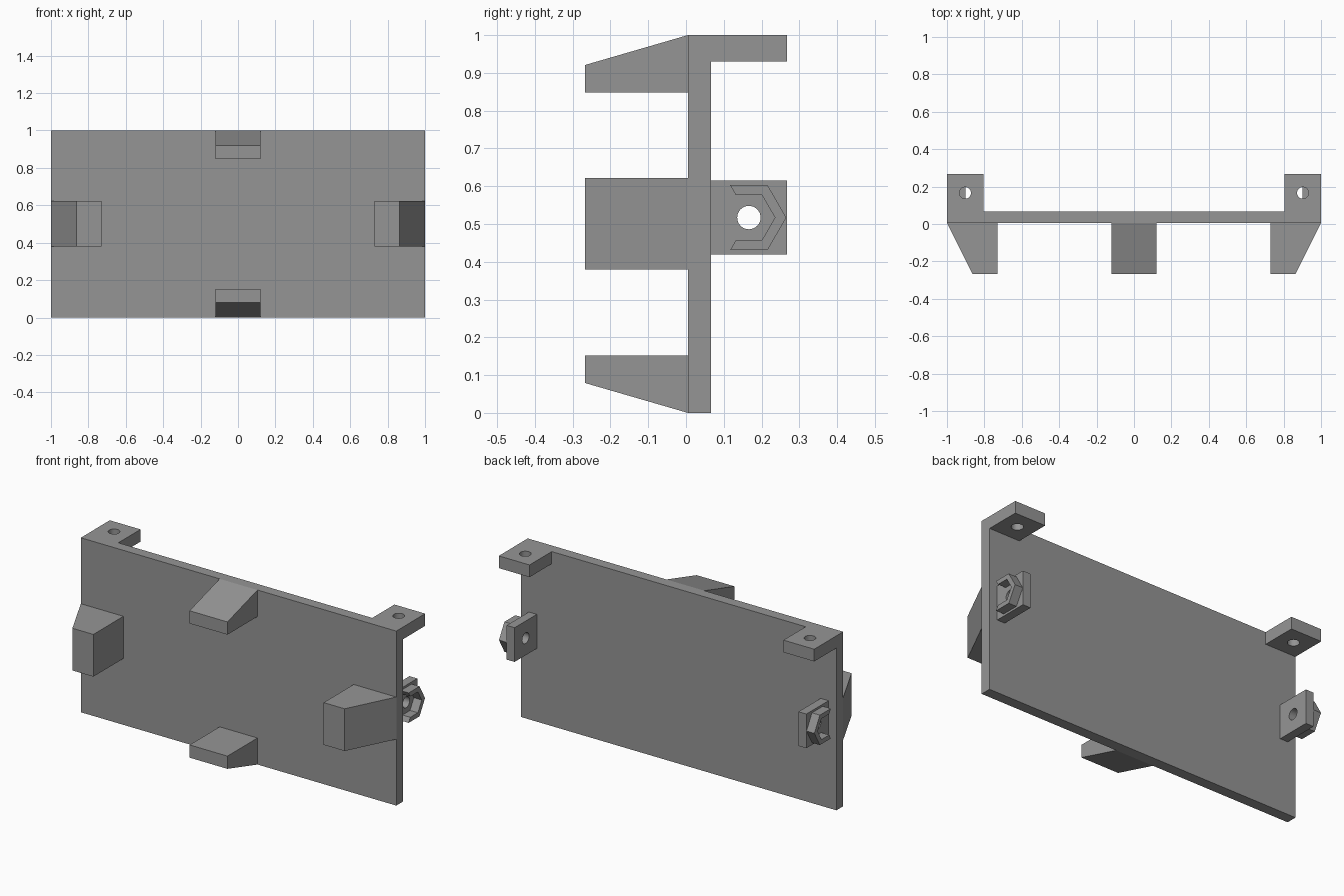
import bpy, bmesh, math
from mathutils import Vector

if "Cube" in bpy.data.objects:
    bpy.data.objects.remove(bpy.data.objects["Cube"])

grey = bpy.data.materials.new("mid_grey")
grey.diffuse_color = (0.3, 0.3, 0.3, 1)
grey.use_nodes = True
grey.node_tree.nodes["Principled BSDF"].inputs["Base Color"].default_value = grey.diffuse_color

# Plate faces, front to back
FRONT, BACK, REAR = 0.005, 0.066, 0.267
TIP = -0.267


def place(axis, u, v, w):
    """Profile point (u, v) at depth w along the given axis."""
    return Vector({"x": (w, u, v), "y": (u, w, v), "z": (u, v, w)}[axis])


def finish(name, bm, mirror=None):
    bmesh.ops.recalc_face_normals(bm, faces=bm.faces)
    mesh = bpy.data.meshes.new(name)
    bm.to_mesh(mesh)
    bm.free()
    mesh.materials.append(grey)
    obj = bpy.data.objects.new(name, mesh)
    bpy.context.collection.objects.link(obj)
    if mirror:
        mod = obj.modifiers.new("mirror", "MIRROR")
        mod.use_axis = (mirror == "x", mirror == "y", mirror == "z")
        mod.use_mirror_merge = False
    return obj


def prism(name, pts, axis, a, b, mirror=None):
    """Extrude a closed profile along an axis."""
    bm = bmesh.new()
    lo = [bm.verts.new(place(axis, u, v, a)) for u, v in pts]
    hi = [bm.verts.new(place(axis, u, v, b)) for u, v in pts]
    bm.faces.new(lo)
    bm.faces.new(hi)
    n = len(pts)
    for i in range(n):
        j = (i + 1) % n
        bm.faces.new((lo[i], lo[j], hi[j], hi[i]))
    return finish(name, bm, mirror)


def drilled_plate(name, centre, half, radius, axis, a, b, mirror=None, n=32):
    """Rectangular plate with a round through hole."""
    bm = bmesh.new()
    rings = []
    for w in (a, b):
        inner, outer = [], []
        for i in range(n):
            t = 2 * math.pi * i / n
            c, s = math.cos(t), math.sin(t)
            m = max(abs(c), abs(s))
            inner.append(bm.verts.new(place(axis, centre[0] + radius * c, centre[1] + radius * s, w)))
            outer.append(bm.verts.new(place(axis, centre[0] + half[0] * c / m, centre[1] + half[1] * s / m, w)))
        rings.append((inner, outer))
    (i0, o0), (i1, o1) = rings
    for k in range(n):
        j = (k + 1) % n
        for p, q in ((i0, o0), (o0, o1), (o1, i1), (i1, i0)):
            bm.faces.new((p[k], p[j], q[j], q[k]))
    return finish(name, bm, mirror)


# Main panel
prism("panel", [(-1, 0), (1, 0), (1, 1), (-1, 1)], "y", FRONT, BACK)

# Tapered lugs on the panel's front: top, bottom and both sides
lug = [(FRONT, 0), (TIP, 0.079), (TIP, 0.152), (FRONT, 0.152)]
prism("bottom_lug", lug, "x", -0.12, 0.12)
prism("top_lug", [(y, 1 - z) for y, z in lug], "x", -0.12, 0.12)
prism("side_lug", [(1, FRONT), (0.863, TIP), (0.73, TIP), (0.73, FRONT)], "z", 0.38, 0.622, "x")

# Drilled mounting tabs at the top rear corners
mid_y, half_y = (BACK + REAR) / 2, (REAR - BACK) / 2
drilled_plate("top_tab", (0.9025, mid_y), (0.0975, half_y), 0.031, "z", 0.93, 1.0, "x")

# Drilled ears behind the panel ends
EAR_Z = 0.517
drilled_plate("side_ear", (mid_y, EAR_Z), (half_y, 0.098), 0.031, "x", 0.9, 0.95, "x")

# Open hexagonal nut holder on the outside of each ear
angles = [math.radians(d) for d in (-120, -60, 0, 60, 120)]
ring = [(r * math.cos(t), r * math.sin(t))
        for r, ts in ((0.099, angles), (0.069, angles[::-1])) for t in ts]
prism("nut_holder", [(mid_y + y, EAR_Z + z) for y, z in ring], "x", 0.95, 1.0, "x")
